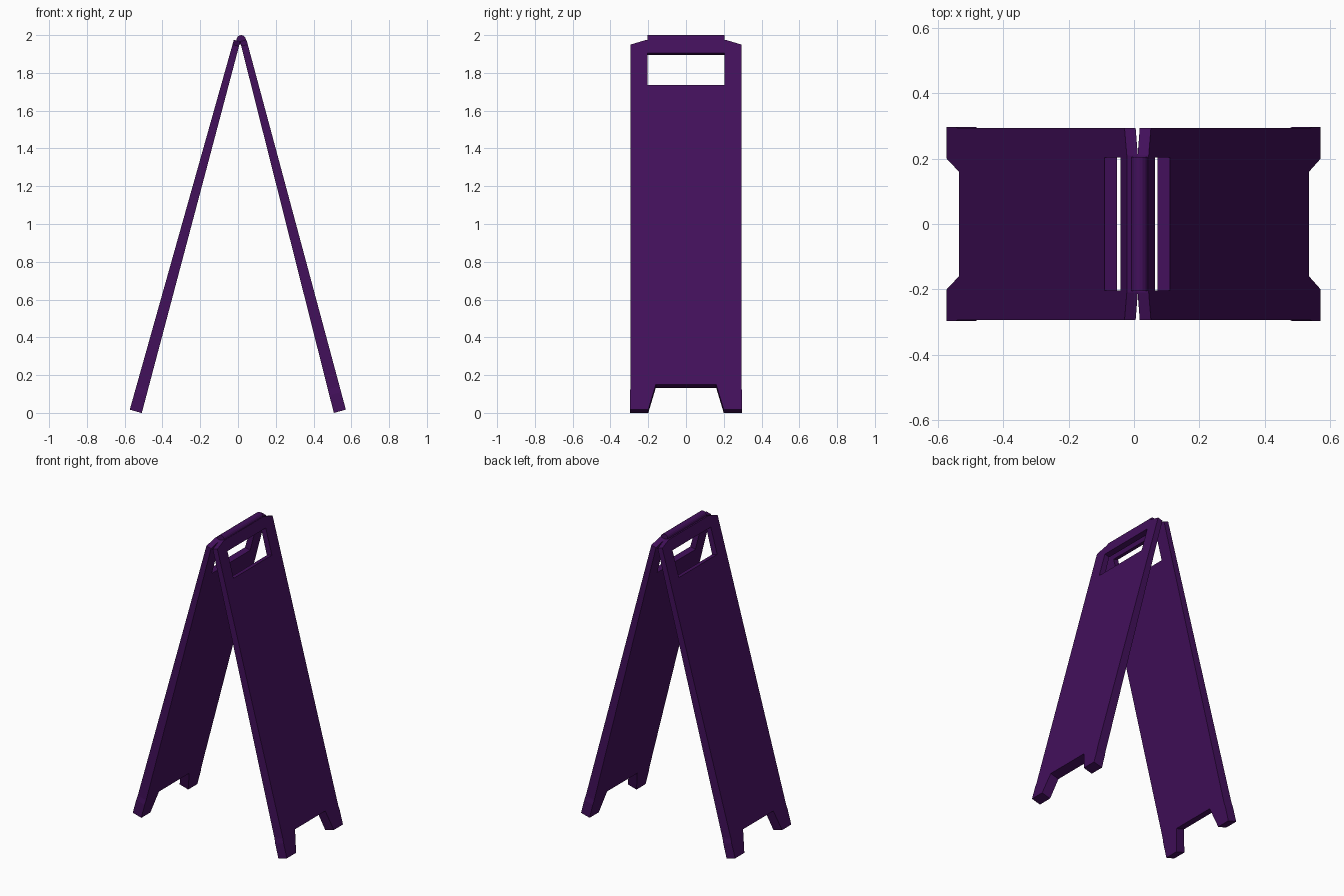
import bpy, bmesh, math
from mathutils import Vector

cube = bpy.data.objects.get("Cube")
if cube:
    bpy.data.objects.remove(cube, do_unlink=True)

purple = bpy.data.materials.new("dark_purple")
purple.use_nodes = True
COLOUR = (0.055, 0.005, 0.105, 1)
purple.diffuse_color = COLOUR
purple.node_tree.nodes["Principled BSDF"].inputs["Base Color"].default_value = COLOUR

FOOT_Z, TOP_Z = 0.017, 1.975


def add_object(name, bm):
    bmesh.ops.recalc_face_normals(bm, faces=bm.faces)
    mesh = bpy.data.meshes.new(name)
    bm.to_mesh(mesh)
    bm.free()
    mesh.materials.append(purple)
    obj = bpy.data.objects.new(name, mesh)
    bpy.context.collection.objects.link(obj)
    return obj


def add_loop(bm, points):
    verts = [bm.verts.new((0, y, z)) for y, z in points]
    return [bm.edges.new((a, b)) for a, b in zip(verts, verts[1:] + verts[:1])]


def leaning_panel(name, foot_x, top_x):
    """Board with a grip slot and notched feet, tapering in thickness."""
    bm = bmesh.new()
    half = [(0.16, 0.15), (0.2, FOOT_Z), (0.297, FOOT_Z), (0.297, 0.11),
            (0.293, 0.14), (0.293, 1.95), (0.21, TOP_Z)]
    outline = half + [(-y, z) for y, z in reversed(half)]
    slot = [(-0.203, 1.735), (0.203, 1.735), (0.203, 1.905), (-0.203, 1.905)]
    edges = add_loop(bm, outline) + add_loop(bm, slot)
    bmesh.ops.triangle_fill(bm, edges=edges, use_beauty=True)
    outer = list(bm.verts)
    result = bmesh.ops.extrude_face_region(bm, geom=bm.faces[:], use_keep_orig=True)
    inner = [g for g in result["geom"] if isinstance(g, bmesh.types.BMVert)]

    # Lean the outer face, then offset the inner face at right angles to it
    rise = Vector((top_x - foot_x, 0, TOP_Z - FOOT_Z)).normalized()
    side = math.copysign(1, -foot_x)
    normal = Vector((rise.z, 0, -rise.x)) * side
    for group, depth in ((outer, 0), (inner, 1)):
        for v in group:
            t = (v.co.z - FOOT_Z) / (TOP_Z - FOOT_Z)
            v.co.x = foot_x + (top_x - foot_x) * t
            v.co += normal * depth * (0.066 - 0.031 * t)
    bmesh.ops.dissolve_limit(bm, angle_limit=0.005, verts=bm.verts[:], edges=bm.edges[:])
    return add_object(name, bm)


leaning_panel("right_panel", -0.573, -0.022)
leaning_panel("left_panel", 0.571, 0.045)

# Rounded hinge bar along the ridge
bm = bmesh.new()
bmesh.ops.create_cone(bm, cap_ends=True, segments=16, radius1=0.025, radius2=0.025, depth=0.41)
for v in bm.verts:
    x, y, z = v.co
    v.co = (0.017 + x, z, 1.975 + y)
add_object("hinge_bar", bm)
